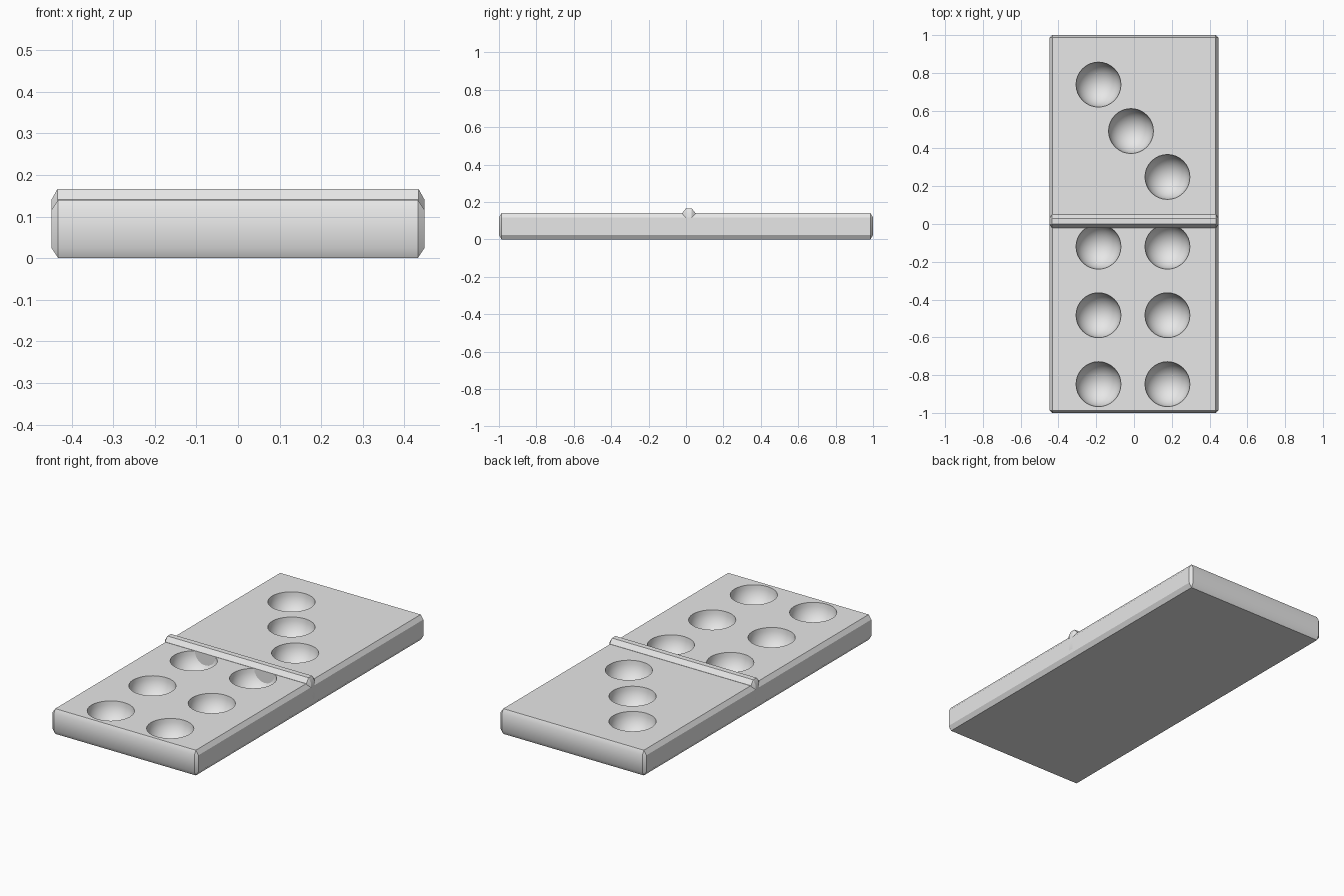
import bpy, bmesh
from math import radians
from mathutils import Vector

cube = bpy.data.objects.get("Cube")
if cube:
    bpy.data.objects.remove(cube, do_unlink=True)

grey = bpy.data.materials.new("plain grey")
grey.use_nodes = True
colour = (0.8, 0.8, 0.8, 1)
grey.diffuse_color = colour
grey.node_tree.nodes["Principled BSDF"].inputs["Base Color"].default_value = colour


def add_object(name, bm):
    mesh = bpy.data.meshes.new(name)
    bm.to_mesh(mesh)
    bm.free()
    mesh.materials.append(grey)
    obj = bpy.data.objects.new(name, mesh)
    bpy.context.collection.objects.link(obj)
    return obj


def chamfered_block(name, low, high, chamfer):
    """Box whose edges are cut by a different amount along each axis."""
    low, high, chamfer = Vector(low), Vector(high), Vector(chamfer)
    centre, half = (low + high) / 2, (high - low) / 2
    bm = bmesh.new()
    points = []
    for sx in (-1, 1):
        for sy in (-1, 1):
            for sz in (-1, 1):
                sign = Vector((sx, sy, sz))
                # each corner becomes three points, one on each face
                for axis in range(3):
                    inset = half - chamfer
                    inset[axis] = half[axis]
                    points.append(bm.verts.new(centre + sign * inset))
    bmesh.ops.convex_hull(bm, input=points)
    bmesh.ops.dissolve_limit(bm, angle_limit=radians(1), verts=bm.verts, edges=bm.edges)
    bmesh.ops.recalc_face_normals(bm, faces=bm.faces)
    return add_object(name, bm)


def smooth(obj):
    bpy.ops.object.select_all(action="DESELECT")
    obj.select_set(True)
    bpy.context.view_layer.objects.active = obj
    bpy.ops.object.shade_smooth_by_angle(angle=radians(30))


# Tile body and raised divider
top = 0.14
body = chamfered_block("tile_body", (-0.448, -1, 0), (0.448, 1, top), (0.016, 0.013, 0.024))
divider = chamfered_block("divider_bar", (-0.448, -0.02, 0.02), (0.448, 0.05, 0.166),
                          (0.014, 0.02, 0.025))

# Round pits: a diagonal of three at the back, two columns of three at the front
left, middle, right = -0.188, -0.016, 0.177
pits = [(left, 0.738), (middle, 0.492), (right, 0.249)]
pits += [(x, y) for x in (left, right) for y in (-0.12, -0.483, -0.848)]

bm = bmesh.new()
for x, y in pits:
    ball = bmesh.ops.create_uvsphere(bm, u_segments=32, v_segments=18, radius=0.119)
    bmesh.ops.translate(bm, verts=ball["verts"], vec=(x, y, top))
for face in bm.faces:
    face.smooth = True
cutter = add_object("pit_cutter", bm)
cutter.hide_render = True

cut = body.modifiers.new("pits", "BOOLEAN")
cut.operation = "DIFFERENCE"
cut.solver = "EXACT"
cut.object = cutter
bpy.context.view_layer.objects.active = body
bpy.ops.object.modifier_apply(modifier=cut.name)
bpy.data.objects.remove(cutter, do_unlink=True)

for part in (body, divider):
    smooth(part)
